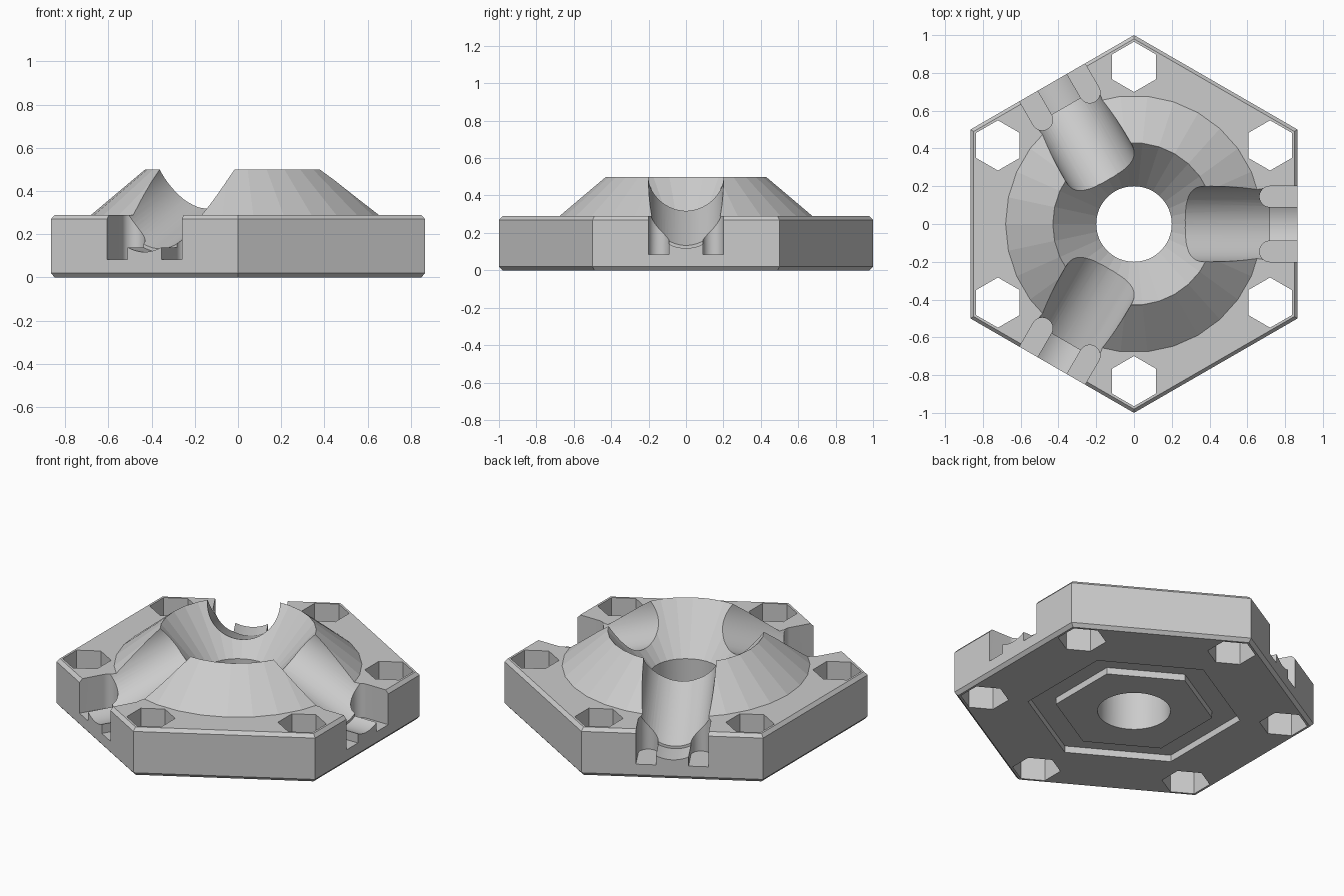
import bpy, bmesh, math
from mathutils import Matrix, Vector

if "Cube" in bpy.data.objects:
    bpy.data.objects.remove(bpy.data.objects["Cube"], do_unlink=True)

grey = bpy.data.materials.new("light grey")
grey.use_nodes = True
grey.diffuse_color = (0.6, 0.6, 0.6, 1)
grey.node_tree.nodes["Principled BSDF"].inputs["Base Color"].default_value = (0.6, 0.6, 0.6, 1)


def finish(name, bm, matrix=Matrix()):
    bmesh.ops.recalc_face_normals(bm, faces=bm.faces)
    bm.transform(matrix)
    mesh = bpy.data.meshes.new(name)
    bm.to_mesh(mesh)
    bm.free()
    mesh.materials.append(grey)
    obj = bpy.data.objects.new(name, mesh)
    bpy.context.collection.objects.link(obj)
    return obj


def loft(name, rings, matrix=Matrix()):
    """Skin a stack of equal rings of points and cap both ends."""
    bm = bmesh.new()
    loops = [[bm.verts.new(p) for p in ring] for ring in rings]
    for a, b in zip(loops, loops[1:]):
        for i in range(len(a)):
            j = (i + 1) % len(a)
            bm.faces.new((a[i], a[j], b[j], b[i]))
    bm.faces.new(loops[0])
    bm.faces.new(loops[-1])
    return finish(name, bm, matrix)


def turned(name, profile, sides, matrix=Matrix(), start=0.0):
    """Turn a (radius, z) profile around the z axis."""
    angles = [start + math.tau * i / sides for i in range(sides)]
    rings = [[(r * math.cos(a), r * math.sin(a), z) for a in angles] for r, z in profile]
    return loft(name, rings, matrix)


def hexagon(name, profile, x=0, y=0):
    return turned(name, profile, 6, Matrix.Translation((x, y, 0)), math.pi / 6)


def boolean(target, tool, operation="DIFFERENCE"):
    mod = target.modifiers.new("boolean", "BOOLEAN")
    mod.operation, mod.solver, mod.object = operation, "EXACT", tool
    bpy.context.view_layer.objects.active = target
    bpy.ops.object.modifier_apply(modifier=mod.name)
    bpy.data.objects.remove(tool, do_unlink=True)


# Chamfered hexagonal base with a conical collar
TOP = 0.29
body = hexagon("hexagonal_hub", [(0.98, 0), (1, 0.02), (1, TOP - 0.02), (0.98, TOP)])
boolean(body, turned("collar", [(0.787, 0.2), (0.43, 0.5)], 30), "UNION")

# Funnel and centre bore
boolean(body, turned("funnel", [(0.11, 0.13), (0.516, 0.6)], 30))
boolean(body, turned("bore", [(0.2, -0.1), (0.2, 0.6)], 64))

# Hexagonal bolt holes
for k in range(6):
    a = math.radians(30 + 60 * k)
    boolean(body, hexagon("bolt_hole", [(0.133, -0.1), (0.133, 0.6)],
                          0.832 * math.cos(a), 0.832 * math.sin(a)))

# Hexagonal groove underneath
groove = hexagon("groove", [(0.59, -0.1), (0.59, 0.04)])
boolean(groove, hexagon("groove_island", [(0.435, -0.2), (0.435, 0.2)]))
boolean(body, groove)

# Three radial channels, each with a sloped trough, a level lip and two slots
slope = math.radians(22.4)
down = Vector((math.cos(slope), 0, -math.sin(slope)))
normal = Vector((math.sin(slope), 0, math.cos(slope)))
trough_end = Vector((0.72, 0, 0.133)) + normal * 0.2
trough = Matrix.Translation(trough_end) @ down.to_track_quat("Z", "X").to_matrix().to_4x4()
lip = Matrix.Translation((0.72, 0, 0.318)) @ Matrix.Rotation(math.pi / 2, 4, "Y")
arc = [math.radians(90 + 180 * i / 32) for i in range(33)]

for k in range(3):
    turn = Matrix.Rotation(math.tau * k / 3, 4, "Z")
    boolean(body, turned("trough", [(0.2, -0.85), (0.2, 0)], 64, turn @ trough))
    boolean(body, turned("lip", [(0.2, 0), (0.2, 0.4)], 64, turn @ lip))
    for side in (-1, 1):
        outline = [(0.72 + 0.055 * math.cos(a), side * 0.145 + 0.055 * math.sin(a)) for a in arc]
        outline += [(1.1, side * 0.145 - 0.055), (1.1, side * 0.145 + 0.055)]
        boolean(body, loft("slot", [[(x, y, z) for x, y in outline] for z in (0.084, 0.45)], turn))

# Smooth the fine round walls, keep the cone facets crisp
bpy.ops.object.select_all(action="DESELECT")
body.select_set(True)
bpy.context.view_layer.objects.active = body
bpy.ops.object.shade_smooth_by_angle(angle=math.radians(7))
